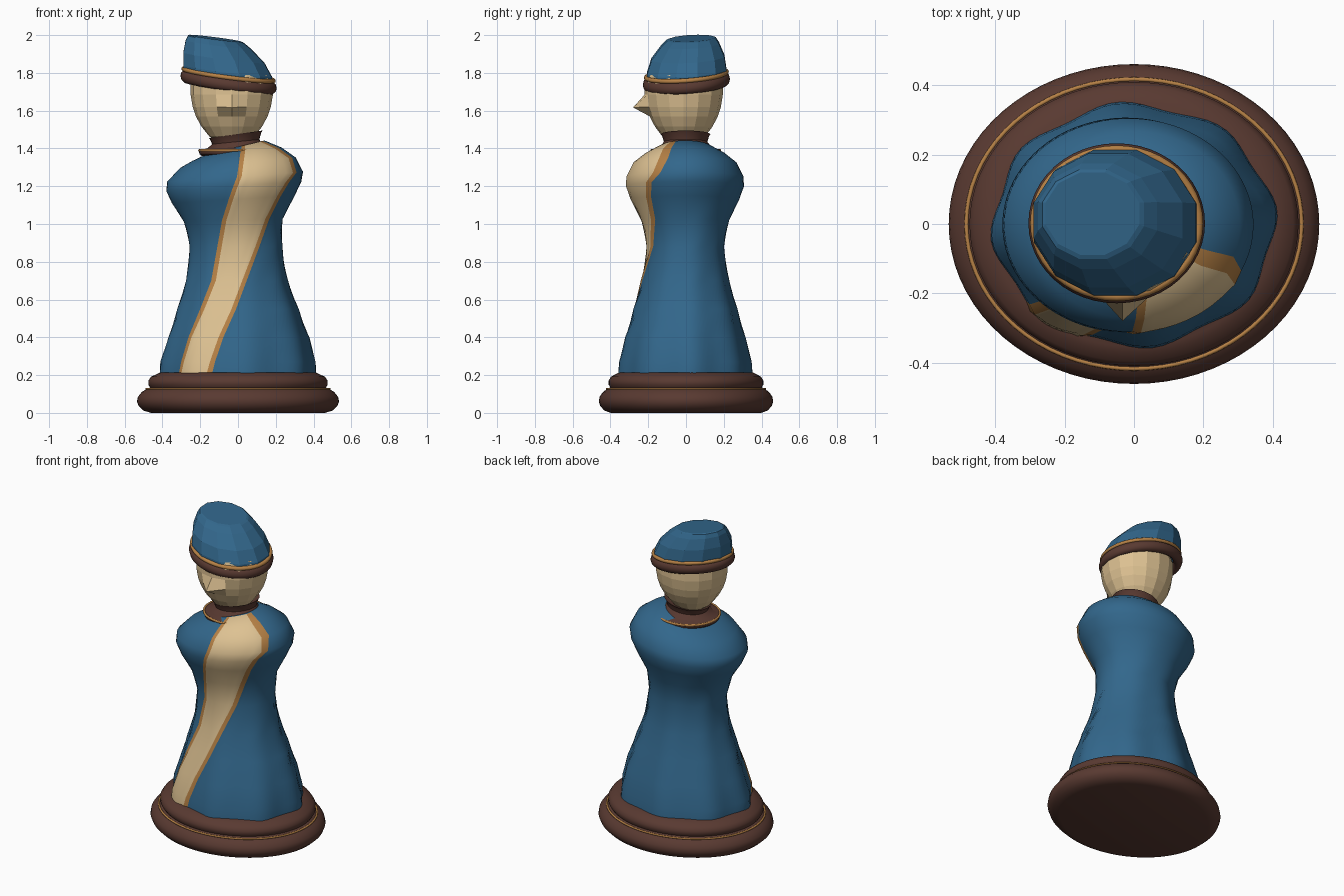
import bpy, bmesh
from math import sin, cos, acos, pi, radians

if "Cube" in bpy.data.objects:
    bpy.data.objects.remove(bpy.data.objects["Cube"], do_unlink=True)


def material(name, rgb):
    m = bpy.data.materials.new(name)
    m.use_nodes = True
    m.diffuse_color = (*rgb, 1)
    m.node_tree.nodes["Principled BSDF"].inputs["Base Color"].default_value = (*rgb, 1)
    return m


BLUE = material("blue cloth", (0.032, 0.135, 0.26))
BROWN = material("dark brown", (0.1, 0.042, 0.031))
CREAM = material("cream", (0.73, 0.54, 0.29))
GOLD = material("gold trim", (0.47, 0.22, 0.06))


def even(n, start=0.0):
    return [start + 2 * pi * i / n for i in range(n)]


def ring(cx, cy, z, rx, ry, tx=0, ty=0, angles=(), swell=lambda i, a: 1):
    """Elliptical ring, sloped by tx along x and ty along y."""
    pts = []
    for i, a in enumerate(angles):
        dx, dy = rx * cos(a) * swell(i, a), ry * sin(a) * swell(i, a)
        pts.append((cx + dx, cy + dy, z + tx * dx + ty * dy))
    return pts


def loft(name, rings, mats, closed=False, smooth=None, rule=None):
    """Skin a stack of rings; rule(row, column) picks the material slot."""
    bm = bmesh.new()
    vs = [[bm.verts.new(p) for p in r] for r in rings]
    n, rows = len(vs[0]), len(vs)
    for j in range(rows if closed else rows - 1):
        lo, hi = vs[j], vs[(j + 1) % rows]
        for i in range(n):
            k = (i + 1) % n
            f = bm.faces.new((lo[i], lo[k], hi[k], hi[i]))
            if rule:
                f.material_index = rule(j, i)
    if not closed:
        bm.faces.new(vs[0][::-1])
        bm.faces.new(vs[-1])
    bmesh.ops.recalc_face_normals(bm, faces=bm.faces)
    me = bpy.data.meshes.new(name)
    bm.to_mesh(me)
    bm.free()
    for m in mats:
        me.materials.append(m)
    ob = bpy.data.objects.new(name, me)
    bpy.context.collection.objects.link(ob)
    if smooth:
        bpy.ops.object.select_all(action='DESELECT')
        bpy.context.view_layer.objects.active = ob
        ob.select_set(True)
        bpy.ops.object.shade_smooth_by_angle(angle=radians(smooth))
    return ob


def hoop(name, mat, cx, cy, z, rx, ry, thick, tall, tx=0, ty=0, n=48):
    """Elliptical tube."""
    rings = [ring(cx, cy, z + tall * sin(b), rx + thick * cos(b), ry + thick * cos(b),
                  tx, ty, even(n)) for b in even(10)]
    loft(name, rings, [mat], closed=True, smooth=60)


# Oval stepped base
profile = [(.46, 0), (.5, .012), (.525, .035), (.535, .06), (.53, .085), (.51, .11),
           (.487, .125), (.465, .135), (.475, .15), (.475, .17), (.46, .192),
           (.43, .205), (.41, .215)]
loft("base", [ring(0, 0, z, r, r * .863, angles=even(72)) for r, z in profile],
     [BROWN], smooth=50)
hoop("base_trim", GOLD, 0, 0, .127, .484, .418, .006, .006, n=72)

# Robe: z, centre x, radius x, radius y, slope, fold depth, sash left and right edge
robe = [(.21, .0, .405, .348, 0, .028, -.315, -.14),
        (.27, .0, .402, .343, 0, .028, -.3, -.125),
        (.4, .005, .365, .312, 0, .028, -.26, -.08),
        (.55, .0, .315, .27, 0, .028, -.195, -.01),
        (.7, -.005, .265, .228, 0, .025, -.14, .045),
        (.88, -.01, .243, .202, 0, .015, -.11, .115),
        (1.02, -.025, .262, .232, .03, 0, -.085, .165),
        (1.13, -.025, .325, .285, .06, 0, -.05, .225),
        (1.2, -.022, .358, .31, .07, 0, -.025, .27),
        (1.25, -.015, .36, .308, .07, 0, -.005, .31),
        (1.325, 0, .305, .27, .09, 0, .005, .287),
        (1.37, -.005, .235, .21, .15, 0, .012, .215),
        (1.405, -.015, .155, .14, .24, 0, .02, .13)]
SASH, BACK, EDGE = 10, 72, .024


def robe_ring(z, cx, rx, ry, slope, fold, left, right):
    # Columns follow the sash edges, then go round the back
    edge = min(EDGE, (right - left) * .14)
    inner = [left + edge + (right - left - 2 * edge) * t / (SASH - 2) for t in range(SASH - 1)]
    front = [-acos(max(-.99, min(.99, (x - cx) / rx))) for x in [left, *inner, right]]
    span = front[0] + 2 * pi - front[-1]
    angles = front + [front[-1] + span * t / BACK for t in range(1, BACK)]

    def swell(i, a):
        raised = .018 if i in (1, SASH - 1) else .008 if i < SASH and i > 0 else 0
        return 1 + raised + fold * cos(8 * (a - radians(97)))
    return ring(cx, -.003, z, rx, ry, slope, 0, angles, swell)


loft("robe", [robe_ring(*r) for r in robe], [BLUE, GOLD, CREAM], smooth=50,
     rule=lambda j, i: 0 if i >= SASH else 1 if i in (0, SASH - 1) else 2)

# Collar with a flat flange and a tilted stand
collar = [(.165, 1.35, 0), (.192, 1.37, 0), (.197, 1.39, 0), (.15, 1.405, .03),
          (.125, 1.435, .1), (.135, 1.465, .14), (.142, 1.475, .14), (.11, 1.46, .14)]
loft("collar", [ring(-.012, -.002, z, r, r * .92, t, 0, even(32)) for r, z, t in collar],
     [BROWN], smooth=30)
hoop("collar_trim", GOLD, -.012, -.002, 1.39, .192, .18, .007, .007)

# Faceted head; one vertex is drawn forward as the nose
head = [(1.43, .075), (1.465, .12), (1.515, .16), (1.57, .19), (1.62, .207),
        (1.685, .218), (1.74, .218), (1.79, .2)]
head_rings = [ring(-.033, -.012, z, r, r * .95, angles=even(16)) for z, r in head]
head_rings[4][12] = (-.033, -.28, 1.617)
loft("head", head_rings, [CREAM])

# Tilted cap leaning to one side
TX, TY = -.13, .07
hoop("cap_brim", BROWN, -.05, .002, 1.752, .227, .203, .028, .034, TX, TY)
hoop("cap_trim", GOLD, -.05, .002, 1.79, .238, .213, .012, .012, TX, TY)
cap = [(-.05, .002, 1.775, .242, .217), (-.055, .004, 1.81, .242, .217),
       (-.075, .01, 1.88, .222, .2), (-.105, .022, 1.95, .178, .158),
       (-.118, .028, 1.978, .152, .134), (-.12, .03, 1.983, .14, .123)]
loft("cap", [ring(*c, TX, TY * .7, even(12, pi / 12)) for c in cap], [BLUE])
